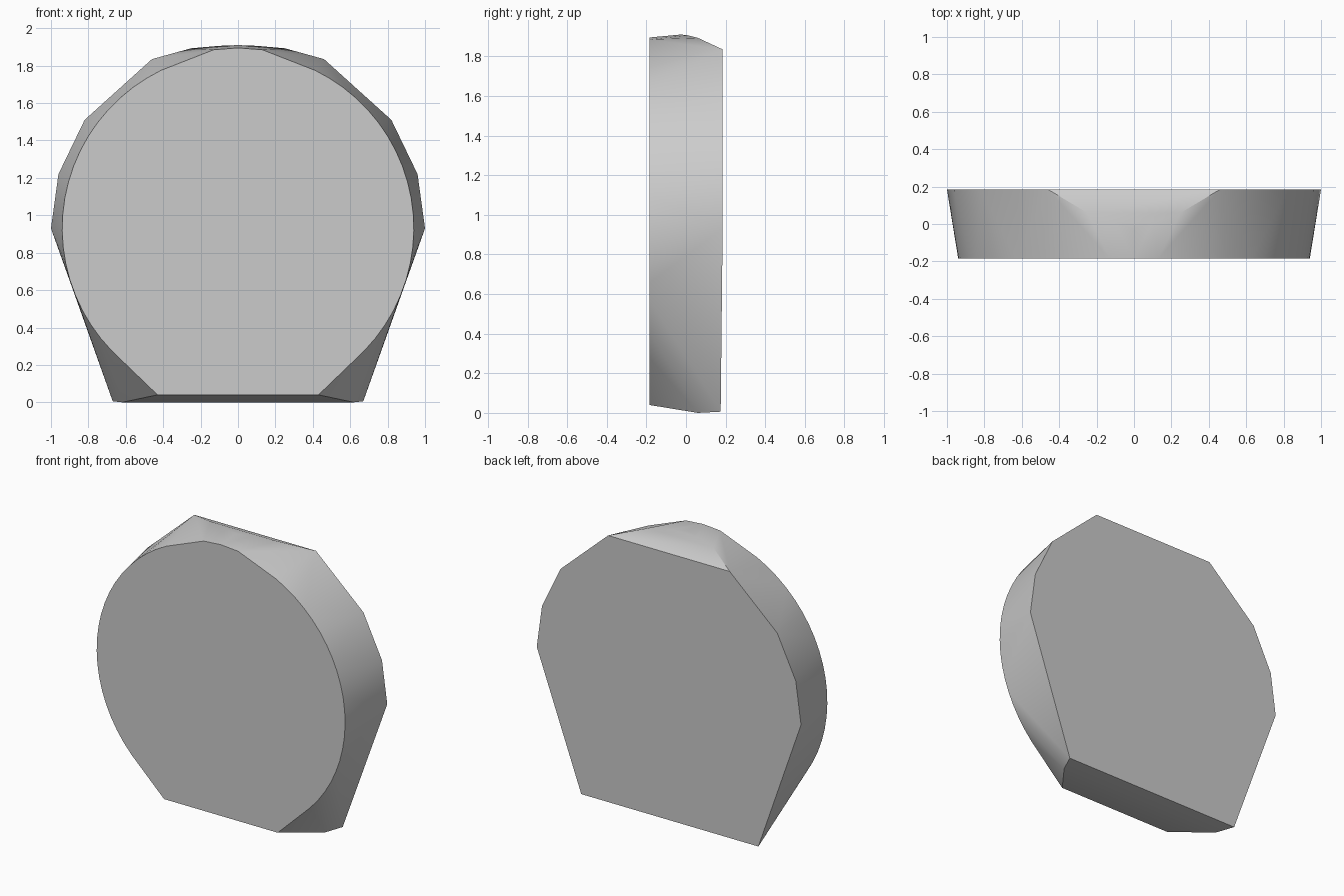
import bpy, bmesh, math

cube = bpy.data.objects.get("Cube")
if cube:
    bpy.data.objects.remove(cube, do_unlink=True)

# Single plain grey
grey = bpy.data.materials.new("plain grey")
grey.use_nodes = True
colour = (0.6, 0.6, 0.6, 1)
grey.diffuse_color = colour
grey.node_tree.nodes["Principled BSDF"].inputs["Base Color"].default_value = colour

FRONT, BACK = -0.185, 0.185
RADIUS, CENTRE = 0.94, 0.93

# Right half of the front disc: arc, flat-bottom corner, slightly raised top
half = []
STEPS = 20
for i in range(STEPS + 1):
    a = math.radians(-44 + i * 108 / STEPS)
    half.append((RADIUS * math.cos(a), FRONT, CENTRE + RADIUS * math.sin(a)))
half += [(0.43, FRONT, 0.04), (0.13, FRONT, 1.885), (0.0, FRONT, 1.895)]

# Right half of the larger, angular back
half += [(x, BACK, z) for x, z in
         [(1.0, 0.93), (0.96, 1.22), (0.82, 1.51), (0.46, 1.835)]]
half += [(0.67, 0.175, 0.006)]

# Crown ridge and lowest edge between front and back
half += [(0.25, 0.06, 1.893), (0.1, 0.01, 1.906), (0.0, -0.025, 1.91),
         (0.62, 0.06, 0.0)]

# Mirror the half and wrap everything in one convex skin
bm = bmesh.new()
for side in (-1, 1):
    for x, y, z in half:
        bm.verts.new((side * x, y, z))
bmesh.ops.remove_doubles(bm, verts=bm.verts, dist=0.0005)
hull = bmesh.ops.convex_hull(bm, input=bm.verts)
spare = {g for g in hull["geom_interior"] + hull["geom_unused"]
         if isinstance(g, bmesh.types.BMVert)}
bmesh.ops.delete(bm, geom=list(spare), context="VERTS")
bmesh.ops.dissolve_limit(bm, angle_limit=math.radians(1),
                         verts=bm.verts, edges=bm.edges)
bmesh.ops.recalc_face_normals(bm, faces=bm.faces)

mesh = bpy.data.meshes.new("rounded_slab")
bm.to_mesh(mesh)
bm.free()
mesh.materials.append(grey)
slab = bpy.data.objects.new("rounded_slab", mesh)
bpy.context.collection.objects.link(slab)

# Smooth rim with crisp edges around the flat faces
bpy.ops.object.select_all(action="DESELECT")
slab.select_set(True)
bpy.context.view_layer.objects.active = slab
bpy.ops.object.shade_smooth_by_angle(angle=math.radians(30))
